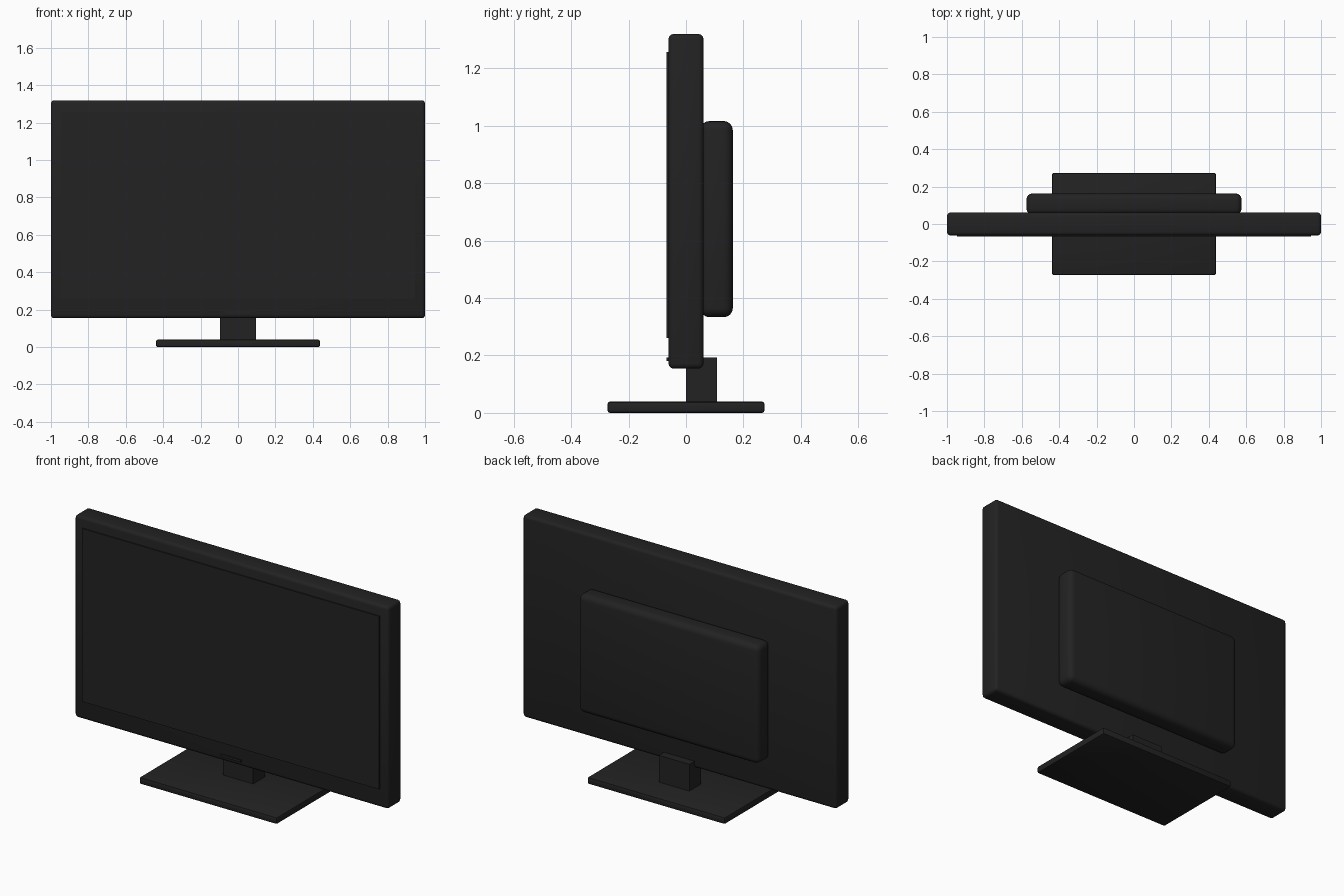
import bpy
import math

if "Cube" in bpy.data.objects:
    bpy.data.objects.remove(bpy.data.objects["Cube"])


def material(name, rgb):
    m = bpy.data.materials.new(name)
    m.diffuse_color = (*rgb, 1.0)
    m.use_nodes = True
    m.node_tree.nodes["Principled BSDF"].inputs["Base Color"].default_value = m.diffuse_color
    return m


black = material("matte black", (0.016, 0.016, 0.016))


def box(name, x, y, z, mat, bevel=0.0, segments=3):
    """Box spanning the given (min, max) ranges, with optional rounded edges."""
    bpy.ops.mesh.primitive_cube_add(size=1, location=[sum(r) / 2 for r in (x, y, z)])
    ob = bpy.context.object
    ob.name = name
    ob.scale = [r[1] - r[0] for r in (x, y, z)]
    bpy.ops.object.transform_apply(location=False, rotation=False, scale=True)
    ob.data.materials.append(mat)
    if bevel:
        mod = ob.modifiers.new("rounded edges", "BEVEL")
        mod.width = bevel
        mod.segments = segments
        bpy.ops.object.modifier_apply(modifier=mod.name)
        bpy.ops.object.shade_smooth_by_angle(angle=math.radians(35))
    return ob


# Display housing and its raised screen
box("display_housing", (-1, 1), (-0.061, 0.061), (0.154, 1.319), black, 0.018)
box("screen_panel", (-0.947, 0.947), (-0.068, -0.059), (0.26, 1.257), black)

# Small indicator strip under the screen
box("indicator_strip", (-0.065, 0.065), (-0.068, -0.059), (0.18, 0.193), black)

# Electronics bulge on the back
box("rear_housing", (-0.575, 0.575), (0.05, 0.163), (0.333, 1.016), black, 0.032, 4)

# Stand
box("stand_neck", (-0.097, 0.097), (0.0, 0.108), (0.03, 0.193), black)
box("stand_base", (-0.438, 0.438), (-0.273, 0.273), (0.0, 0.039), black, 0.008, 2)
